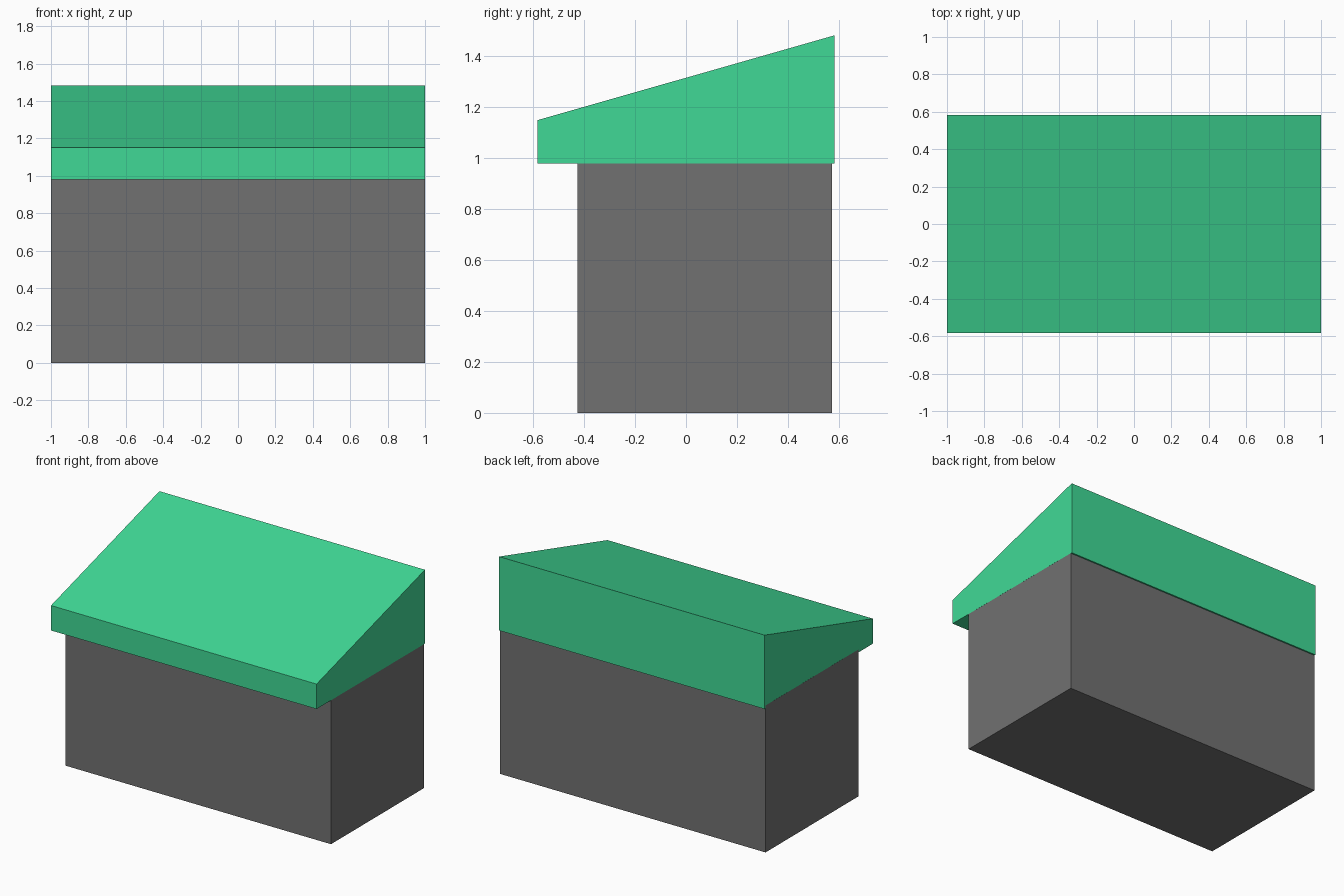
import bpy
import bmesh

cube = bpy.data.objects.get("Cube")
if cube:
    bpy.data.objects.remove(cube, do_unlink=True)


def make_material(name, rgb):
    mat = bpy.data.materials.new(name)
    mat.use_nodes = True
    colour = (*rgb, 1.0)
    mat.diffuse_color = colour
    mat.node_tree.nodes["Principled BSDF"].inputs["Base Color"].default_value = colour
    return mat


def extrude_profile(name, profile, x_min, x_max, mat):
    """Extrude a side profile of (y, z) points along x."""
    bm = bmesh.new()
    face = bm.faces.new([bm.verts.new((x_min, y, z)) for y, z in profile])
    result = bmesh.ops.extrude_face_region(bm, geom=[face])
    verts = [v for v in result["geom"] if isinstance(v, bmesh.types.BMVert)]
    bmesh.ops.translate(bm, verts=verts, vec=(x_max - x_min, 0, 0))
    bmesh.ops.recalc_face_normals(bm, faces=bm.faces)
    mesh = bpy.data.meshes.new(name)
    bm.to_mesh(mesh)
    bm.free()
    mesh.materials.append(mat)
    obj = bpy.data.objects.new(name, mesh)
    bpy.context.collection.objects.link(obj)
    return obj


grey = make_material("wall grey", (0.165, 0.165, 0.165))
green = make_material("roof green", (0.051, 0.694, 0.305))

# Box body, offset a hair so its ends do not flicker against the roof
extrude_profile("body", [(-0.427, 0), (0.573, 0), (0.573, 1), (-0.427, 1)],
                -1.0004, 0.9996, grey)

# Sloping roof block, overhanging the front
extrude_profile("roof", [(-0.583, 0.98), (0.583, 0.98), (0.583, 1.483), (-0.583, 1.15)],
                -1, 1, green)
